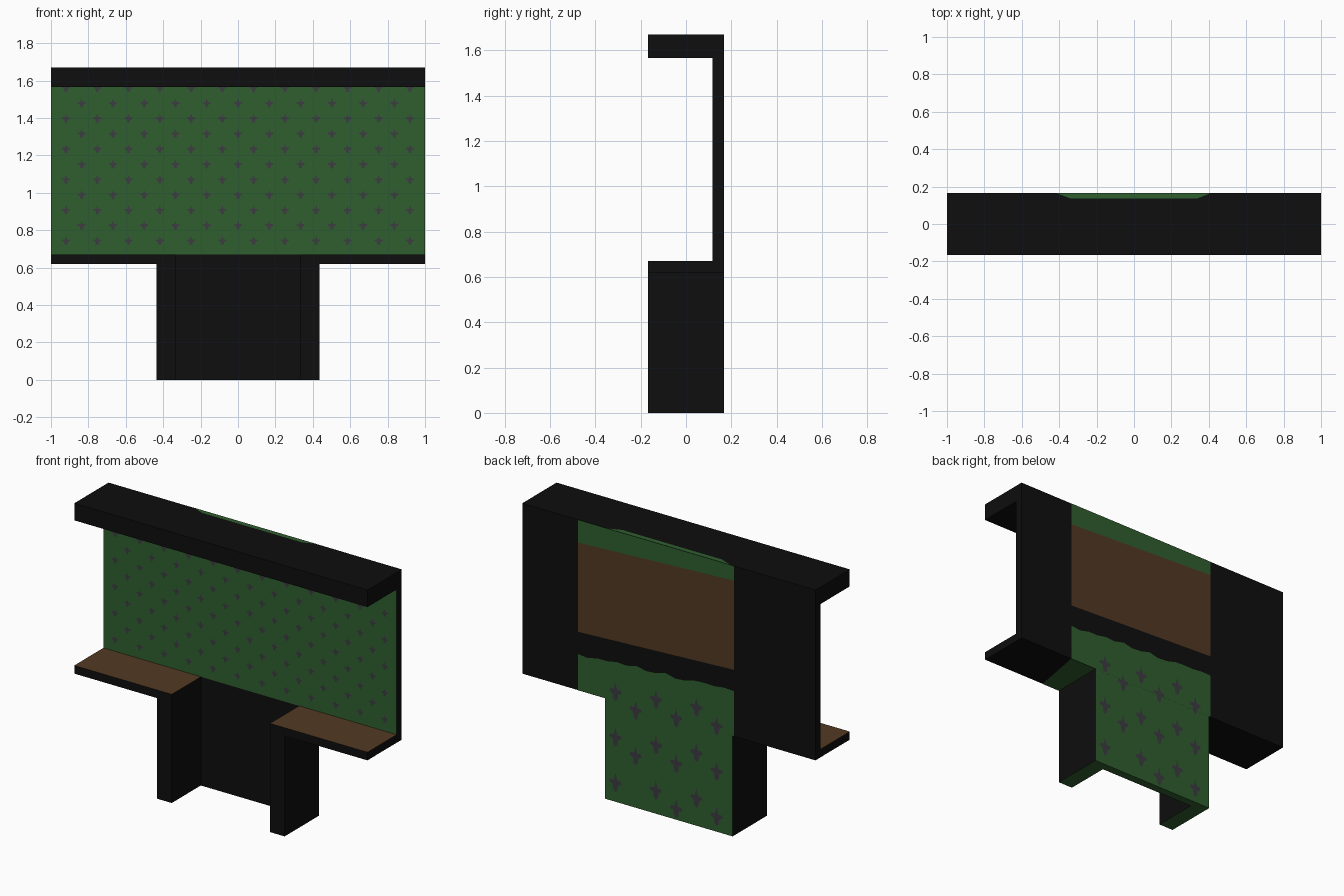
import bpy, bmesh, random
from mathutils import Vector

if "Cube" in bpy.data.objects:
    bpy.data.objects.remove(bpy.data.objects["Cube"])

random.seed(3)

def mat(name, rgb):
    m = bpy.data.materials.new(name)
    lin = [((c / 255 + 0.055) / 1.055) ** 2.4 if c > 10 else c / 255 / 12.92 for c in rgb]
    m.diffuse_color = (*lin, 1)
    m.use_nodes = True
    m.node_tree.nodes["Principled BSDF"].inputs["Base Color"].default_value = m.diffuse_color
    return m

BLACK = mat("black", (14, 14, 14))
GREEN = mat("wallpaper green", (47, 94, 47))
BROWN = mat("wood brown", (82, 58, 35))
GREY = mat("motif grey", (60, 60, 66))

def finish(name, bm, mats):
    me = bpy.data.meshes.new(name)
    bm.to_mesh(me)
    bm.free()
    for m in mats:
        me.materials.append(m)
    ob = bpy.data.objects.new(name, me)
    bpy.context.collection.objects.link(ob)
    return ob

def box(name, x0, x1, y0, y1, z0, z1, faces=()):
    """Black box; faces = [(direction, material)] recolours single sides."""
    bm = bmesh.new()
    bmesh.ops.create_cube(bm, size=1)
    for v in bm.verts:
        v.co = Vector(((x0 + x1) / 2 + v.co.x * (x1 - x0),
                       (y0 + y1) / 2 + v.co.y * (y1 - y0),
                       (z0 + z1) / 2 + v.co.z * (z1 - z0)))
    bm.normal_update()
    for i, (d, _) in enumerate(faces):
        for f in bm.faces:
            if f.normal.dot(Vector(d)) > 0.9:
                f.material_index = i + 1
    return finish(name, bm, [BLACK] + [m for _, m in faces])

def plates(name, material, polys, normal):
    """Flat coloured plates lying just off a surface."""
    bm = bmesh.new()
    for pts in polys:
        f = bm.faces.new([bm.verts.new(p) for p in pts])
        f.normal_update()
        if f.normal.dot(Vector(normal)) < 0:
            f.normal_flip()
    return finish(name, bm, [material])

FRONT, BACK, UP, DOWN = (0, -1, 0), (0, 1, 0), (0, 0, 1), (0, 0, -1)
D, P = 0.167, 0.117       # half depth, front of back panel
S, T = 0.62, 0.67         # shelf underside and top
LEG, GAP = 0.435, 0.335   # outer and inner x of legs

# Main body
box("back_panel", -1, 1, P, D, S, 1.67, [(FRONT, GREEN)])
box("top_bar", -1, 1, -D, P, 1.565, 1.67)
box("lower_back_panel", -LEG, LEG, P, D, 0, S, [(BACK, GREEN), (DOWN, GREEN)])
plates("recess_head", BLACK, [[(-GAP, P - .001, S), (GAP, P - .001, S),
                               (GAP, P - .001, T), (-GAP, P - .001, T)]], FRONT)
plates("recess_wall", BLACK, [[(-GAP, P - .001, 0), (GAP, P - .001, 0),
                               (GAP, P - .001, S), (-GAP, P - .001, S)]], FRONT)
for s, side in ((-1, "left"), (1, "right")):
    a, b = sorted((s * GAP, s))
    box(side + "_shelf", a, b, -D, P, S, T, [(UP, BROWN)])
    a, b = sorted((s * GAP, s * LEG))
    box(side + "_leg", a, b, -D, P, 0, S, [(DOWN, GREEN)])

# Painted areas on the back, top and underside
X0, X1, Y = -0.445, 0.62, D + 0.001
plates("back_wood_patch", BROWN, [[(X0, Y, 1.03), (X1, Y, .98), (X1, Y, 1.53), (X0, Y, 1.58)]], BACK)
plates("back_upper_green", GREEN, [[(X0, Y, 1.58), (X1, Y, 1.53), (X1, Y, 1.67), (X0, Y, 1.67)]], BACK)
n = 16
edge = [(X0 + (X1 - X0) * i / n, Y, .905 - .065 * i / n + random.uniform(-.012, .012))
        for i in range(n + 1)]
plates("back_lower_green", GREEN, [[(X1, Y, S), (X0, Y, S)] + edge], BACK)
plates("top_green_strip", GREEN, [[(-.42, D, 1.671), (-.34, .137, 1.671),
                                   (.34, .137, 1.671), (.415, D, 1.671)]], UP)
plates("shelf_underside_green", GREEN, [[(LEG, -D, S - .001), (.56, -D, S - .001),
                                         (X1, D, S - .001), (LEG, D, S - .001)]], DOWN)

# Wallpaper motif: a small spiked leaf
HALF = [(.0, -.5), (.16, -.38), (.22, -.12), (.5, -.02), (.42, .12), (.14, .12), (.07, .3), (0, .5)]
OUTLINE = HALF + [(-x, z) for x, z in HALF[-2:0:-1]]

def motif(cx, cz, w, h, y):
    return [(cx + x * w, y, cz + z * h) for x, z in OUTLINE]

front = []
for r in range(11):
    off = .0835 if r % 2 == 0 else 0
    for k in range(-6, 6):
        x = off + .1672 * k
        if abs(x) < .97:
            front.append(motif(x, .745 + r * .0817, .046, .05, P - .002))
plates("front_motifs", GREY, front, FRONT)

back = []
for k in range(6):
    x = .363 - .138 * k
    z0 = (.68 if k % 2 == 0 else .59) + .013 * k
    back += [motif(x, z0 - .28 * j, .085, .12, D + .002) for j in range(3)
             if z0 - .28 * j > .06]
plates("back_motifs", GREY, back, BACK)
